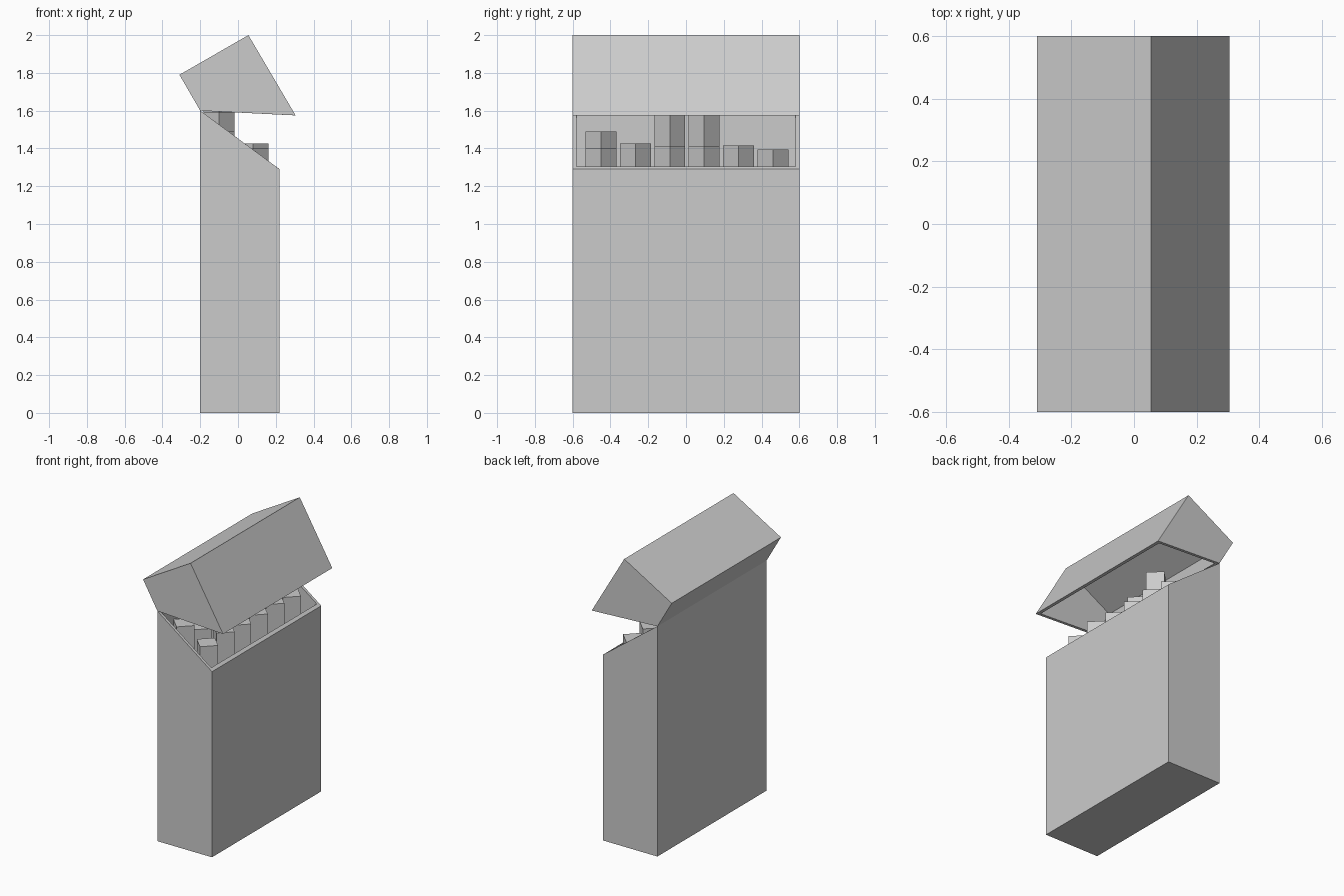
import bpy, bmesh, math

cube = bpy.data.objects.get("Cube")
if cube:
    bpy.data.objects.remove(cube, do_unlink=True)

GREY = (0.6, 0.6, 0.6, 1)
card = bpy.data.materials.new("grey_card")
card.use_nodes = True
card.diffuse_color = GREY
card.node_tree.nodes["Principled BSDF"].inputs["Base Color"].default_value = GREY

HALF, WALL = 0.6, 0.02      # half the box width, card thickness


def finish(name, bm):
    bmesh.ops.recalc_face_normals(bm, faces=bm.faces)
    mesh = bpy.data.meshes.new(name)
    bm.to_mesh(mesh)
    bm.free()
    mesh.materials.append(card)
    obj = bpy.data.objects.new(name, mesh)
    bpy.context.collection.objects.link(obj)
    return obj


def hollow_box(name, outer, inner):
    """Walled box from two x-z profiles; the last-to-first edge is the open mouth."""
    bm = bmesh.new()
    mouths = []
    for profile, half in ((outer, HALF), (inner, HALF - WALL)):
        near, far = [[bm.verts.new((x, y, z)) for x, z in profile]
                     for y in (-half, half)]
        bm.faces.new(near)
        bm.faces.new(far)
        for i in range(len(profile) - 1):
            bm.faces.new((near[i], near[i + 1], far[i + 1], far[i]))
        mouths.append((near[0], near[-1], far[-1], far[0]))
    # flat rim joining the outer and inner mouths
    a, b = mouths
    for i in range(4):
        j = (i + 1) % 4
        bm.faces.new((a[i], a[j], b[j], b[i]))
    return finish(name, bm)


# Slant-topped carton and its tilted lid, hinged on the tall edge
hollow_box("carton_body",
           [(-0.2, 1.6), (-0.2, 0), (0.22, 0), (0.22, 1.29)],
           [(-0.18, 1.585), (-0.18, WALL), (0.2, WALL), (0.2, 1.305)])
hollow_box("carton_lid",
           [(-0.2, 1.6), (-0.31, 1.79), (0.055, 2.0), (0.305, 1.575)],
           [(-0.176, 1.599), (-0.283, 1.783), (0.048, 1.973), (0.281, 1.576)])

# Two rows of four-sided sticks standing on the carton floor, corners outward
rows = {"front": (0.08, (1.40, 1.425, 1.41, 1.41, 1.415, 1.395)),
        "back": (-0.1, (1.49, 1.40, 1.59, 1.69, 1.40, 1.39))}
for row, (x, tops) in rows.items():
    for i, top in enumerate(tops):
        bm = bmesh.new()
        height = top - WALL
        bmesh.ops.create_cone(bm, cap_ends=True, segments=4,
                              radius1=0.082, radius2=0.082, depth=height)
        stick = finish(f"{row}_stick_{i + 1}", bm)
        stick.location = (x, -0.45 + 0.182 * i, WALL + height / 2)
